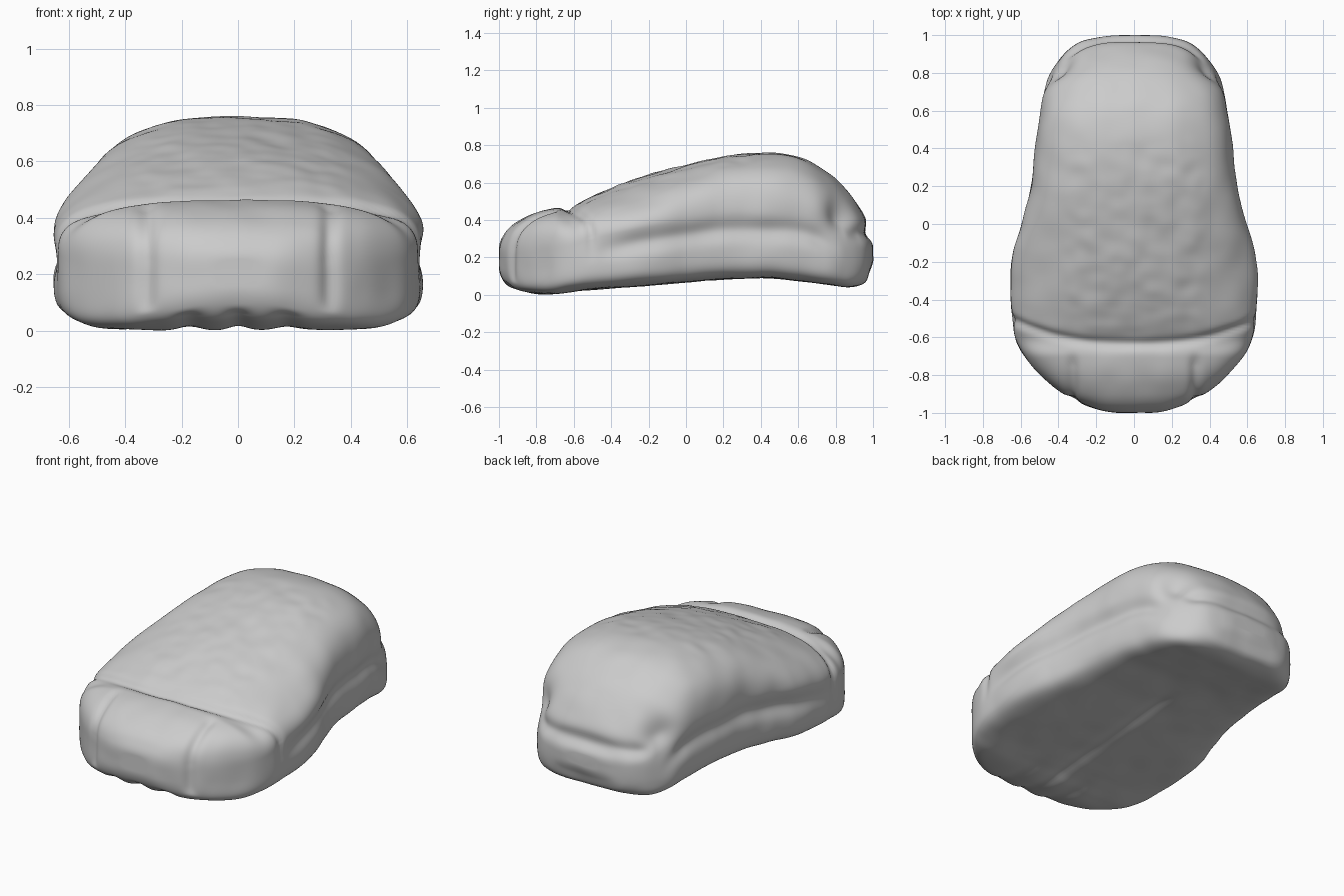
import bpy, bmesh, math
from mathutils import Vector, noise

if "Cube" in bpy.data.objects:
    bpy.data.objects.remove(bpy.data.objects["Cube"])

# Stations from front to back: y, half width, top z, bottom z, widest z
STATIONS = [
    (-1.0, .08, .25, .16, .20), (-.98, .20, .31, .08, .20), (-.95, .28, .35, .045, .20),
    (-.9, .375, .39, .025, .21), (-.8, .495, .44, .006, .22), (-.7, .58, .464, .004, .24),
    (-.62, .622, .466, .014, .26), (-.53, .642, .512, .026, .29), (-.3, .657, .61, .042, .345),
    (-.15, .642, .655, .055, .37), (0, .597, .693, .068, .395), (.2, .547, .738, .083, .42),
    (.45, .519, .759, .088, .42), (.6, .494, .737, .075, .41), (.75, .464, .66, .055, .36),
    (.85, .41, .57, .042, .30), (.92, .35, .48, .05, .26), (.965, .28, .40, .075, .24),
    (.985, .2, .33, .13, .23), (1.0, .1, .26, .19, .225)]
RINGS, SEGS = 180, 220
KEYS = [math.acos(-s[0]) for s in STATIONS]


def sample(t):
    """Smooth interpolation of the station table."""
    i = 0
    while i < len(KEYS) - 2 and t > KEYS[i + 1]:
        i += 1
    h = KEYS[i + 1] - KEYS[i]
    u = (t - KEYS[i]) / h

    def slope(k, c):
        a, b = max(k - 1, 0), min(k + 1, len(KEYS) - 1)
        return (STATIONS[b][c] - STATIONS[a][c]) / (KEYS[b] - KEYS[a])
    return [(2*u**3 - 3*u**2 + 1) * STATIONS[i][c] + (u**3 - 2*u**2 + u) * h * slope(i, c)
            + (3*u**2 - 2*u**3) * STATIONS[i+1][c] + (u**3 - u**2) * h * slope(i + 1, c)
            for c in range(1, 5)]


def bump(d, width):
    return math.exp(-(d / width) ** 2)


def ramp(v, a, b):
    u = min(max((v - a) / (b - a), 0), 1)
    return u * u * (3 - 2 * u)


def relief(p, n, widest):
    """Inward depth of seams, grooves and dents at a surface point."""
    ax, up = abs(p.x), ramp(n.z, -.4, .1)
    d = 0
    # seam between front bumper and top shell
    seam_y = -.635 + .13 * (ax / .65) ** 2.5
    d += .016 * bump(p.y - seam_y, .024) * up * ramp(p.z, .15, .35)
    # vertical grooves of the front bumper
    d += .018 * bump(ax - .325, .03) * ramp(-p.y, .66, .76) * up
    # long undercut along both sides
    along = ramp(p.y, -.58, -.25) * (1 - ramp(p.y, .68, .85))
    d += .026 * bump(p.z - widest + .075, .055) * along * ramp(abs(n.x), .3, .7)
    # rear corner dents and the hollow above the rear lip
    q = p - Vector((math.copysign(.40, p.x), .83, .41))
    d += .05 * math.exp(-(q.length / .1) ** 2)
    d += .024 * bump(p.z - .335, .045) * ramp(p.y, .86, .94)
    # scalloped grooves under the front half
    under = (1 - ramp(p.y, .2, .4)) * ramp(-n.z, .4, .8)
    d += .016 * bump(ax, .045) * under + .014 * bump(ax - .17, .05) * under * ramp(-p.y, .5, .8)
    # worn texture on the top
    worn = ramp(p.y, -.6, -.5) * (1 - ramp(p.y, .3, .5)) * (1 - ramp(ax, .3, .42)) * up
    d += .006 * worn * noise.noise(p * 11)
    return d + .005 * noise.noise(p * 7)


# Body: loft of rounded cross sections
bm = bmesh.new()
rings, widest_at = [], {}
for i in range(RINGS + 1):
    t = math.pi * i / RINGS
    w, top, bot, mid = sample(t)
    y = -math.cos(t)
    ring = []
    # shell is rounder behind the bumper and at the back, squarer on the bumper
    upper = 2.6 - .65 * bump(y + .25, .28) + .4 * ramp(-y, .6, .7) - .35 * ramp(y, .6, .85)
    lower = 8 - 4 * ramp(abs(y), .85, .98)
    for k in range(SEGS):
        a = 2 * math.pi * k / SEGS
        c, s = math.cos(a), math.sin(a)
        n = upper if s > 0 else lower
        r = (abs(c) ** n + abs(s) ** n) ** (-1 / n)
        height = top - mid if s > 0 else mid - bot
        v = bm.verts.new((w * r * c, y, mid + height * r * s))
        widest_at[v] = mid
        ring.append(v)
    rings.append(ring)
for a, b in zip(rings, rings[1:]):
    for k in range(SEGS):
        j = (k + 1) % SEGS
        bm.faces.new((a[k], a[j], b[j], b[k]))
bm.faces.new(rings[0])
bm.faces.new(rings[-1])
bmesh.ops.recalc_face_normals(bm, faces=bm.faces)
bm.normal_update()

# Press the surface details into the body
moves = [(v, v.normal * -relief(v.co, v.normal, widest_at[v])) for v in bm.verts]
for v, m in moves:
    v.co += m

mesh = bpy.data.meshes.new("body_shell")
bm.to_mesh(mesh)
bm.free()
body = bpy.data.objects.new("body_shell", mesh)
bpy.context.collection.objects.link(body)
bpy.context.view_layer.objects.active = body
body.select_set(True)
bpy.ops.object.shade_smooth_by_angle(angle=math.radians(50))
